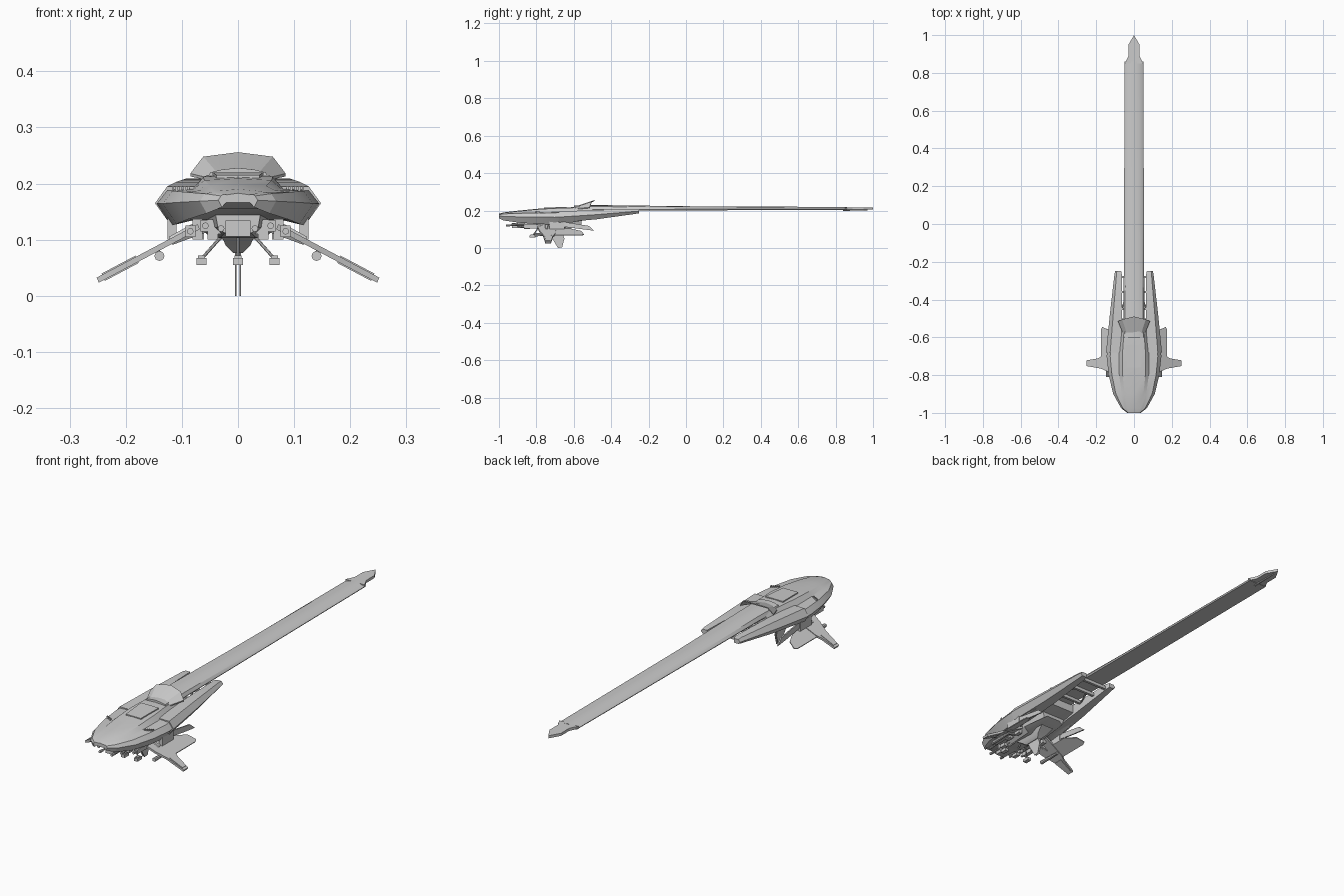
import bpy
import bmesh
from math import cos, sin, tau
from mathutils import Vector

if "Cube" in bpy.data.objects:
    bpy.data.objects.remove(bpy.data.objects["Cube"], do_unlink=True)

# One bare metal colour for the whole craft
metal = bpy.data.materials.new("light_grey_metal")
metal.use_nodes = True
metal.diffuse_color = (0.6, 0.6, 0.6, 1)
metal.node_tree.nodes["Principled BSDF"].inputs["Base Color"].default_value = (0.6, 0.6, 0.6, 1)
parts = []


def build(name, verts, faces, both=False):
    """Make a mesh object; both=True mirrors it to the other side."""
    bm = bmesh.new()
    made = [bm.verts.new(v) for v in verts]
    for face in faces:
        bm.faces.new([made[i] for i in face])
    bmesh.ops.recalc_face_normals(bm, faces=bm.faces)
    mesh = bpy.data.meshes.new(name)
    bm.to_mesh(mesh)
    bm.free()
    mesh.materials.append(metal)
    obj = bpy.data.objects.new(name, mesh)
    bpy.context.collection.objects.link(obj)
    if both:
        mirror = obj.modifiers.new("mirror", "MIRROR")
        mirror.use_mirror_merge = False
    parts.append(obj)
    return obj


def loft(name, rings, both=False):
    """Skin a row of equal closed rings and cap both ends."""
    n = len(rings[0])
    verts = [p for ring in rings for p in ring]
    faces = [(r * n + i, r * n + (i + 1) % n, (r + 1) * n + (i + 1) % n, (r + 1) * n + i)
             for r in range(len(rings) - 1) for i in range(n)]
    faces += [tuple(range(n)), tuple(range(len(verts) - n, len(verts)))]
    return build(name, verts, faces, both)


def full_ring(y, half):
    """Close a half section whose first and last points lie on x = 0."""
    other = [(-x, z) for x, z in half[-2:0:-1]]
    return [(x, y, z) for x, z in half + other]


def plate(name, points, thickness, both=False):
    shift = Vector(thickness)
    points = [Vector(p) for p in points]
    return loft(name, [[p - shift / 2 for p in points], [p + shift / 2 for p in points]], both)


def box(name, centre, size, both=False):
    x, y, z = centre
    a, b, c = (s / 2 for s in size)
    base = [(x - a, y - b, z), (x + a, y - b, z), (x + a, y + b, z), (x - a, y + b, z)]
    return plate(name, base, (0, 0, 2 * c), both)


def rod(name, start, end, r1, r2=None, sides=8, both=False):
    start, end = Vector(start), Vector(end)
    turn = (end - start).to_track_quat("Z", "Y")
    rings = [[p + turn @ Vector((r * cos(tau * i / sides), r * sin(tau * i / sides), 0))
              for i in range(sides)] for p, r in ((start, r1), (end, r2 or r1))]
    return loft(name, rings, both)


# Main hull: y, half width, rim height, canopy half width, top, bottom
hull = []
for y, w, rim, h, top, bottom in (
        (-1, .035, .178, .02, .183, .158), (-.975, .068, .182, .035, .19, .147),
        (-.9, .11, .185, .05, .199, .136), (-.8, .134, .187, .06, .209, .128),
        (-.7, .145, .188, .062, .215, .125), (-.6, .135, .19, .055, .218, .138),
        (-.5, .12, .193, .05, .216, .155)):
    middle = bottom + (rim - bottom) * .62
    hull.append(full_ring(y, [(0, top), (h, top - .003), (h * 1.3, rim + .003), (w * .87, rim),
                              (w, middle), (w * .82, bottom), (w * .6, bottom + .008),
                              (0, bottom + .008)]))
loft("hull", hull)

# Twin rear prongs
prongs = []
for y, inner, outer, low, high in ((-.68, .07, .148, .135, .195), (-.48, .064, .128, .153, .203),
                                   (-.27, .064, .104, .182, .209), (-.25, .068, .1, .186, .206)):
    mid = (low + high) / 2
    bevel = (outer - inner) * .28
    prongs.append([(inner, y, low), (outer - bevel, y, low), (outer, y, mid),
                   (outer - bevel, y, high), (inner, y, high)])
loft("rear_prong", prongs, True)

# Long tail boom with a shallow arched top
boom = []
for y, w, low, top in ((-.6, .058, .196, .228), (-.45, .055, .2, .229), (0, .053, .201, .223),
                       (.86, .049, .203, .219)):
    boom.append(full_ring(y, [(0, top), (w * .5, top - .003), (w * .85, top - .008),
                              (w, low + .006), (w * .92, low), (0, low)]))
loft("tail_boom", boom)
plate("tail_tip", [(-.049, .85, .211), (-.029, .89, .211), (-.029, .95, .211), (0, 1, .211),
                   (.029, .95, .211), (.029, .89, .211), (.049, .85, .211)], (0, 0, .012))
rod("tail_tip_spine", (0, .84, .204), (0, .97, .204), .006, .003)

# Raised flap behind the canopy, arched across
rear = [(-.085, -.515, .218), (-.062, -.505, .248), (0, -.49, .256), (.062, -.505, .248), (.085, -.515, .218)]
front = [(-.06, -.575, .212), (-.035, -.59, .217), (0, -.6, .219), (.035, -.59, .217), (.06, -.575, .212)]
loft("canopy_flap", [rear + [(x, y, z - .005) for x, y, z in reversed(rear)],
                     front + [(x, y, z - .005) for x, y, z in reversed(front)]])

# Canopy hatch and rim studs
plate("canopy_hatch", [(-.045, -.64, .217), (.045, -.64, .217), (.038, -.76, .212), (-.038, -.76, .212)],
      (0, 0, .006))
for i in range(5):
    box("rim_stud", (.088 + i * .007, -.8 + i * .004, .191), (.004, .008, .008), True)

# Drooping side wings
def droop(x, y):
    return (x, y, .118 - .53 * (x - .08))


plate("side_wing", [droop(*p) for p in (
    (.07, -.8), (.13, -.785), (.175, -.765), (.25, -.752), (.25, -.722),
    (.19, -.712), (.17, -.7), (.07, -.69))], (.004, 0, .009), True)
plate("wing_tip_blade", [droop(*p) for p in (
    (.18, -.757), (.24, -.75), (.24, -.725), (.18, -.72))], (.006, 0, .013), True)
plate("wing_flap", [droop(*p) for p in (
    (.11, -.7), (.175, -.7), (.175, -.56), (.168, -.545), (.135, -.56), (.11, -.62))],
    (.001, 0, .004), True)
rod("wing_root", (.05, -.745, .13), (.12, -.745, .098), .016, .009, 6, True)
rod("wing_pod", (.14, -.81, .071), (.14, -.7, .071), .009, .006, 8, True)
rod("wing_pod_mount", (.14, -.75, .071), (.145, -.75, .088), .004, both=True)

# Swept fins beneath the hull sides
plate("swept_fin", [(.118, -.72, .15), (.118, -.52, .118), (.121, -.49, .092), (.121, -.57, .102),
                    (.118, -.7, .12)], (.006, 0, 0), True)
box("side_brace", (.118, -.69, .125), (.016, .08, .05), True)

# Belly block, keel and the paired keel blades
belly = []
for y, w, low in ((-.9, .024, .112), (-.82, .032, .104), (-.68, .045, .1), (-.56, .035, .135)):
    belly.append(full_ring(y, [(0, .15), (w * 1.7, .15), (w * 1.5, .122), (w, low), (0, low)]))
loft("belly", belly)
loft("keel", [[(-w, -.7 - d, z), (w, -.7 - d, z), (w, -.7 + d, z), (-w, -.7 + d, z)]
              for w, d, z in ((.032, .1, .112), (.022, .06, .09), (.008, .04, .076))])
plate("keel_blade", [(.004, -.735, .085), (.004, -.66, .08), (.004, -.65, .05), (.004, -.662, .003),
                     (.004, -.685, 0), (.004, -.715, .05)], (.002, 0, 0), True)

# Skid pads on splayed legs
for x in (0, .065):
    both = x > 0
    rod("skid_leg", (x * .45, -.79, .106), (x, -.82, .066), .003, both=both)
    box("skid_pad", (x, -.82, .061), (.018, .032, .013), both)
    box("skid_cap", (x, -.82, .069), (.012, .022, .005), both)

# Nose guns and equipment under the chin
box("chin_intake", (0, -.88, .12), (.045, .1, .028))
for x, z, start in ((.03, .12, -.95), (.058, .125, -.92), (.085, .115, -.87)):
    rod("gun_barrel", (x, start, z), (x, -.78, z), .004, both=True)
    box("gun_body", (x, -.82, z), (.018, .09, .02), True)
    rod("gun_muzzle", (x, start - .012, z), (x, start + .008, z), .006, both=True)
for x, y in ((.045, -.85), (.072, -.78), (.07, -.72)):
    box("chin_module", (x, y, .118), (.018, .03, .036), True)

# Frame between the prongs
for y in (-.45, -.36, -.28):
    box("prong_crossbeam", (0, y, .193), (.14, .012, .014))
rod("prong_brace", (.066, -.45, .192), (.03, -.36, .196), .004, both=True)

# Soft shading on curved skins, crisp elsewhere
bpy.ops.object.select_all(action="DESELECT")
for obj in parts:
    obj.select_set(True)
bpy.context.view_layer.objects.active = parts[0]
bpy.ops.object.shade_smooth_by_angle(angle=.4)
